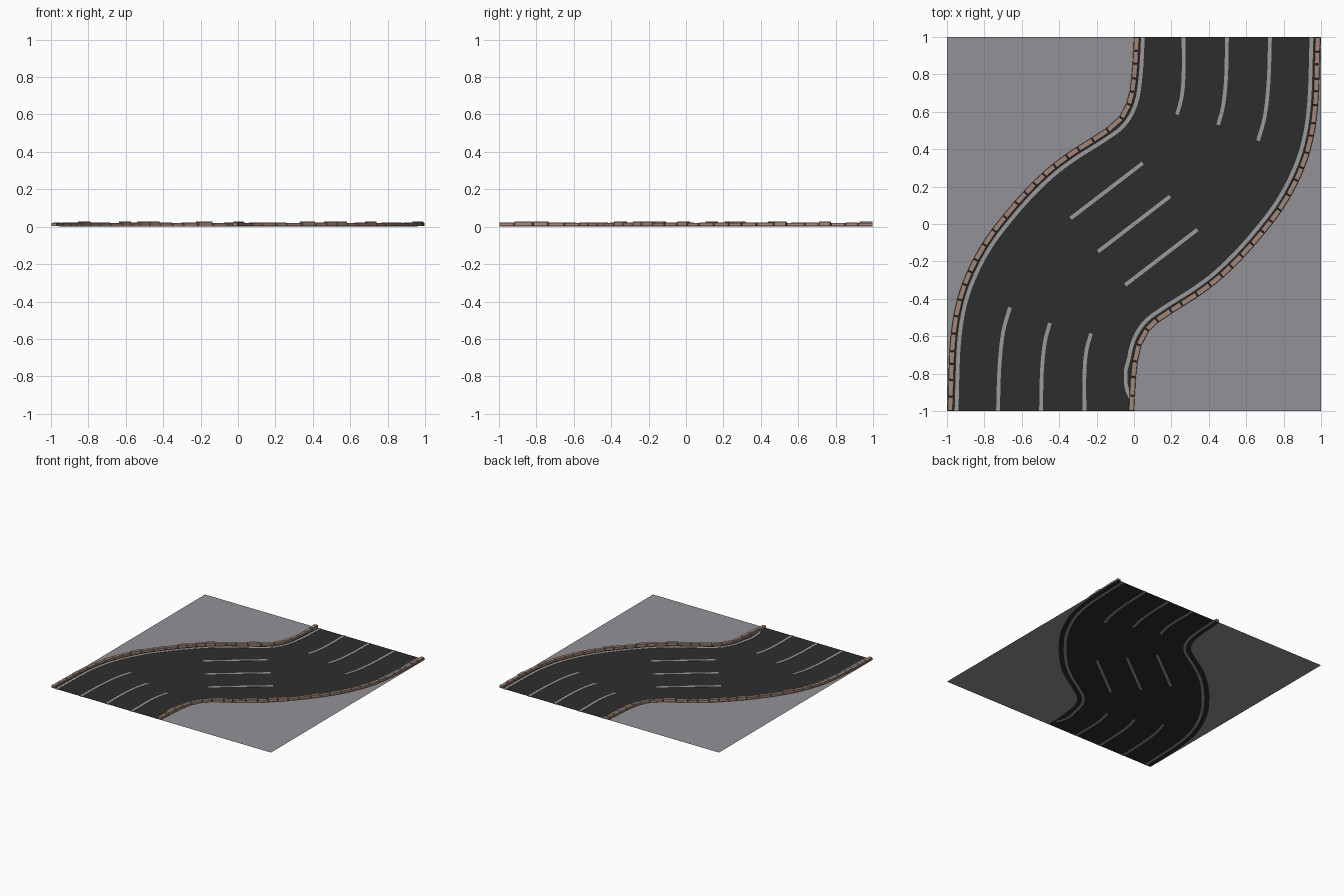
import bpy, bmesh, math, random
from mathutils import Vector

if "Cube" in bpy.data.objects:
    bpy.data.objects.remove(bpy.data.objects["Cube"])

random.seed(4)


def material(name, rgb):
    m = bpy.data.materials.new(name)
    m.diffuse_color = (*rgb, 1)
    m.use_nodes = True
    m.node_tree.nodes["Principled BSDF"].inputs["Base Color"].default_value = m.diffuse_color
    return m


ASPHALT = material("asphalt_black", (0.027, 0.027, 0.027))
PAVE = material("pavement_grey", (0.29, 0.285, 0.305))
PAINT = material("line_grey", (0.33, 0.33, 0.34))
BRICK = material("brick_brown", (0.37, 0.24, 0.185))


def finish(bm, name, mat):
    bmesh.ops.recalc_face_normals(bm, faces=bm.faces)
    me = bpy.data.meshes.new(name)
    bm.to_mesh(me)
    bm.free()
    me.materials.append(mat)
    ob = bpy.data.objects.new(name, me)
    bpy.context.collection.objects.link(ob)
    return ob


def smooth_path(pts, steps=6):
    """Catmull-Rom curve through the points."""
    p = [Vector(q) for q in pts]
    p = [2 * p[0] - p[1]] + p + [2 * p[-1] - p[-2]]
    out = []
    for a, b, c, d in zip(p, p[1:], p[2:], p[3:]):
        for k in range(steps):
            t = k / steps
            out.append(0.5 * (2 * b + (c - a) * t + (2 * a - 5 * b + 4 * c - d) * t * t
                              + (3 * b - a - 3 * c + d) * t ** 3))
    return out + [p[-2]]


def offset(path, dist):
    """Shift a path to its left side; ends stay on the tile border."""
    out = []
    for i, p in enumerate(path):
        d = (path[min(i + 1, len(path) - 1)] - path[max(i - 1, 0)]).normalized()
        q = p + Vector((-d.y, d.x)) * dist
        if abs(p.y) > 0.999:
            q.y = p.y
        out.append(q)
    return out


def turn(path):
    return [-p for p in path]


def sheet(name, side_a, side_b, z, mat):
    bm = bmesh.new()
    a = [bm.verts.new((p.x, p.y, z)) for p in side_a]
    b = [bm.verts.new((p.x, p.y, z)) for p in side_b]
    for i in range(len(a) - 1):
        bm.faces.new((a[i], b[i], b[i + 1], a[i + 1]))
    ob = finish(bm, name, mat)
    if ob.data.polygons[0].normal.z < 0:
        ob.data.flip_normals()
    return ob


def add_block(bm, a0, b0, b1, a1, z0, z1):
    """Six-sided block over four plan corners."""
    lo = [bm.verts.new((p.x, p.y, z0)) for p in (a0, b0, b1, a1)]
    hi = [bm.verts.new((p.x, p.y, z1)) for p in (a0, b0, b1, a1)]
    bm.faces.new(lo[::-1])
    bm.faces.new(hi)
    for i in range(4):
        j = (i + 1) % 4
        bm.faces.new((lo[i], lo[j], hi[j], hi[i]))


def stripe(name, path, width=0.02):
    """Thin painted plate that shows on both sides of the road sheet."""
    a, b = offset(path, -width / 2), offset(path, width / 2)
    bm = bmesh.new()
    rows = []
    for p, q in zip(a, b):
        rows.append([bm.verts.new(c) for c in
                     ((p.x, p.y, 0), (q.x, q.y, 0), (q.x, q.y, 0.004), (p.x, p.y, 0.004))])
    for r, s in zip(rows, rows[1:]):
        for i in range(4):
            j = (i + 1) % 4
            bm.faces.new((r[i], r[j], s[j], s[i]))
    bm.faces.new(rows[0])
    bm.faces.new(rows[-1][::-1])
    return finish(bm, name, PAINT)


# Outer edge of the left kerb; the right one is the same turned half round
left = smooth_path([(0.0, 1), (-0.012, 0.8), (-0.035, 0.66), (-0.09, 0.56), (-0.19, 0.485),
                    (-0.34, 0.39), (-0.46, 0.30), (-0.58, 0.185), (-0.69, 0.06), (-0.8, -0.085),
                    (-0.89, -0.25), (-0.95, -0.42), (-0.984, -0.64), (-0.997, -1)])
right = turn(left)

# Road surface and the two pavements
sheet("road_surface", left, right[::-1], 0.002, ASPHALT)
border = [Vector((-1, p.y)) for p in left]
sheet("left_pavement", border, left, 0.002, PAVE)
sheet("right_pavement", turn(border), right, 0.002, PAVE)

# Edge lines; the right one bends into the kerb near the front
edge = offset(left, 0.048)
stripe("left_edge_line", edge)
bent = [p for p in turn(edge)[::-1] if p.y > -0.72]
stripe("right_edge_line", bent + [Vector(q) for q in
       ((-0.044, -0.78), (-0.044, -0.85), (-0.035, -0.895), (-0.018, -0.93))])

# Lane dashes: curved ones at both ends, straight ones across the middle
curved = [[(0.265, 1), (0.265, 0.8), (0.255, 0.68), (0.23, 0.585)],
          [(0.497, 1), (0.492, 0.78), (0.476, 0.63), (0.45, 0.53)],
          [(0.727, 1), (0.72, 0.77), (0.70, 0.58), (0.663, 0.445)]]
for i, pts in enumerate(curved):
    path = smooth_path(pts, 4)
    stripe(f"back_dash_{i + 1}", path)
    stripe(f"front_dash_{i + 1}", turn(path))
for i in range(3):
    s = Vector((0.146, -0.178)) * (i - 1)
    stripe(f"middle_dash_{i + 1}", [Vector((0.193, 0.148)) + s, Vector((-0.193, -0.148)) + s])


# Kerbs: rows of bricks of slightly uneven length and height
def point_at(path, dist):
    for a, b in zip(path, path[1:]):
        seg = (b - a).length
        if dist <= seg:
            return a.lerp(b, dist / seg)
        dist -= seg
    return path[-1].copy()


def kerb(name, path):
    total = sum((b - a).length for a, b in zip(path, path[1:]))
    cuts = [0.0]
    while cuts[-1] < total - 0.11:
        cuts.append(cuts[-1] + random.uniform(0.065, 0.1))
    cuts.append(total)
    outer = [point_at(path, c) for c in cuts]
    inner = offset(outer, 0.029)
    bm = bmesh.new()
    for i in range(len(cuts) - 1):
        g = 0.002 / (cuts[i + 1] - cuts[i])
        add_block(bm, outer[i].lerp(outer[i + 1], g), inner[i].lerp(inner[i + 1], g),
                  inner[i + 1].lerp(inner[i], g), outer[i + 1].lerp(outer[i], g),
                  0.0025, random.choice((0.021, 0.023, 0.028)))
    ob = finish(bm, name, BRICK)
    bev = ob.modifiers.new("worn_edges", 'BEVEL')
    bev.width = 0.002
    bev.segments = 1


kerb("left_kerb", left)
kerb("right_kerb", right)
